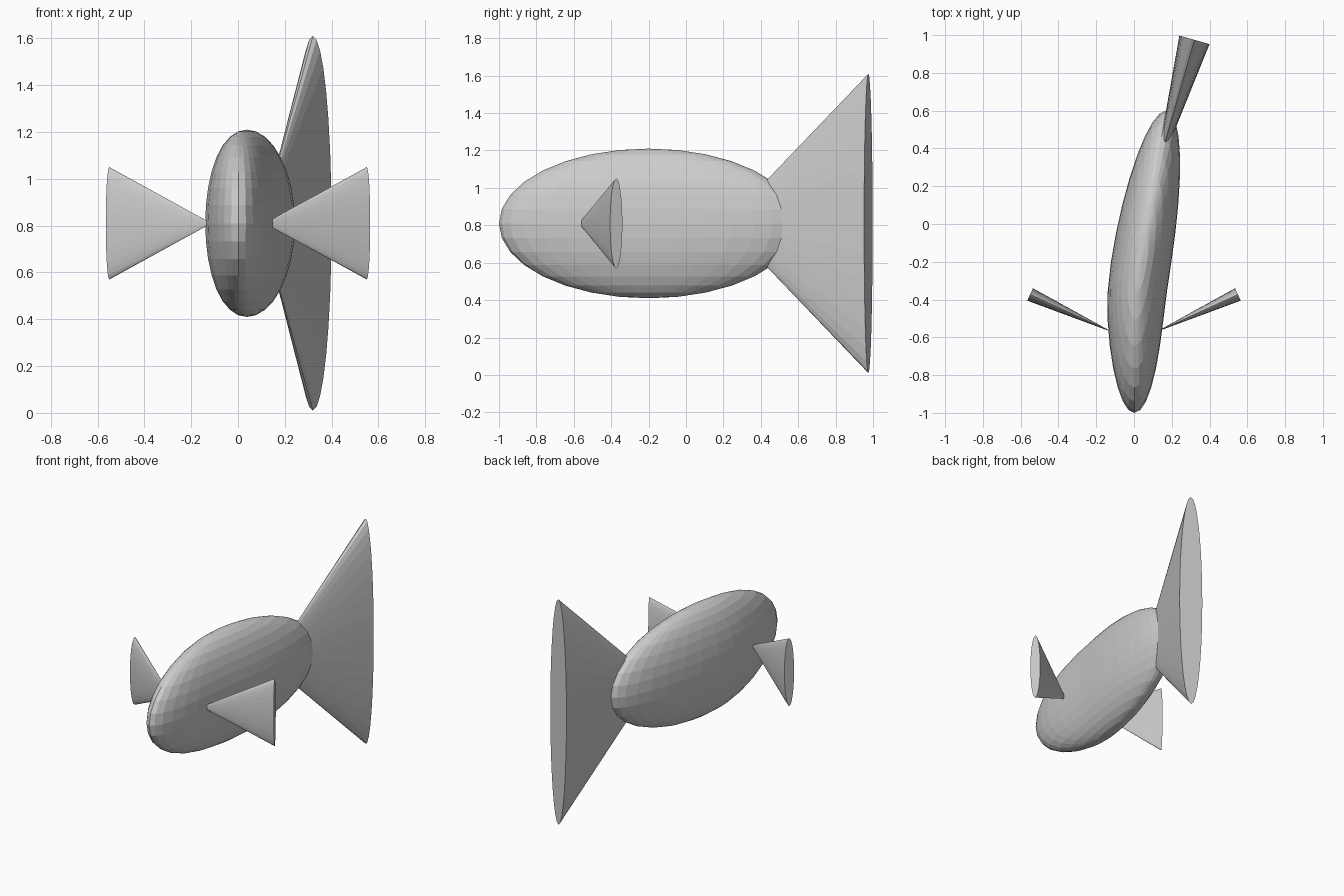
import bpy
import math
from mathutils import Matrix, Vector

if "Cube" in bpy.data.objects:
    bpy.data.objects.remove(bpy.data.objects["Cube"], do_unlink=True)

MID_Z = 0.81

# One plain grey for the whole fish
grey = bpy.data.materials.new("light_grey")
grey.use_nodes = True
colour = (0.6, 0.6, 0.6, 1)
grey.diffuse_color = colour
grey.node_tree.nodes["Principled BSDF"].inputs["Base Color"].default_value = colour


def finish(name):
    obj = bpy.context.object
    obj.name = name
    obj.data.materials.append(grey)
    return obj


def fin(name, tip, end, radius, thickness):
    """Flattened cone running from its tip to the centre of its wide end."""
    tip, end = Vector((*tip, MID_Z)), Vector((*end, MID_Z))
    axis = (end - tip).normalized()
    up = Vector((0, 0, 1))
    side = up.cross(axis)
    bpy.ops.mesh.primitive_cone_add(vertices=32, radius1=1, radius2=0, depth=1)
    obj = finish(name)
    # Cone base is at local -z, so local z points back to the tip
    frame = Matrix((side * thickness, up * radius, -axis * (end - tip).length)).transposed()
    if frame.determinant() < 0:
        frame = Matrix((-side * thickness, up * radius, -axis * (end - tip).length)).transposed()
    obj.data.transform(Matrix.Translation((tip + end) / 2) @ frame.to_4x4())
    return obj


# Body: flattened ellipsoid whose rear half swings to the left
bpy.ops.mesh.primitive_uv_sphere_add(segments=32, ring_count=16, radius=1)
body = finish("body")
for v in body.data.vertices:
    y = v.co.y * 0.8 - 0.2
    s = y + 0.39
    bend = 0.085 * (s + math.sqrt(s * s + 0.03))
    v.co = (v.co.x * 0.16 + bend, y, v.co.z * 0.4 + MID_Z)

# Tail fin follows the bend of the body
fin("tail_fin", (0.10, 0.21), (0.32, 0.975), 0.80, 0.083)

# Paired side fins
for side, name in ((1, "left_side_fin"), (-1, "right_side_fin")):
    fin(name, (side * 0.113, -0.573), (side * 0.55, -0.373), 0.24, 0.036)
